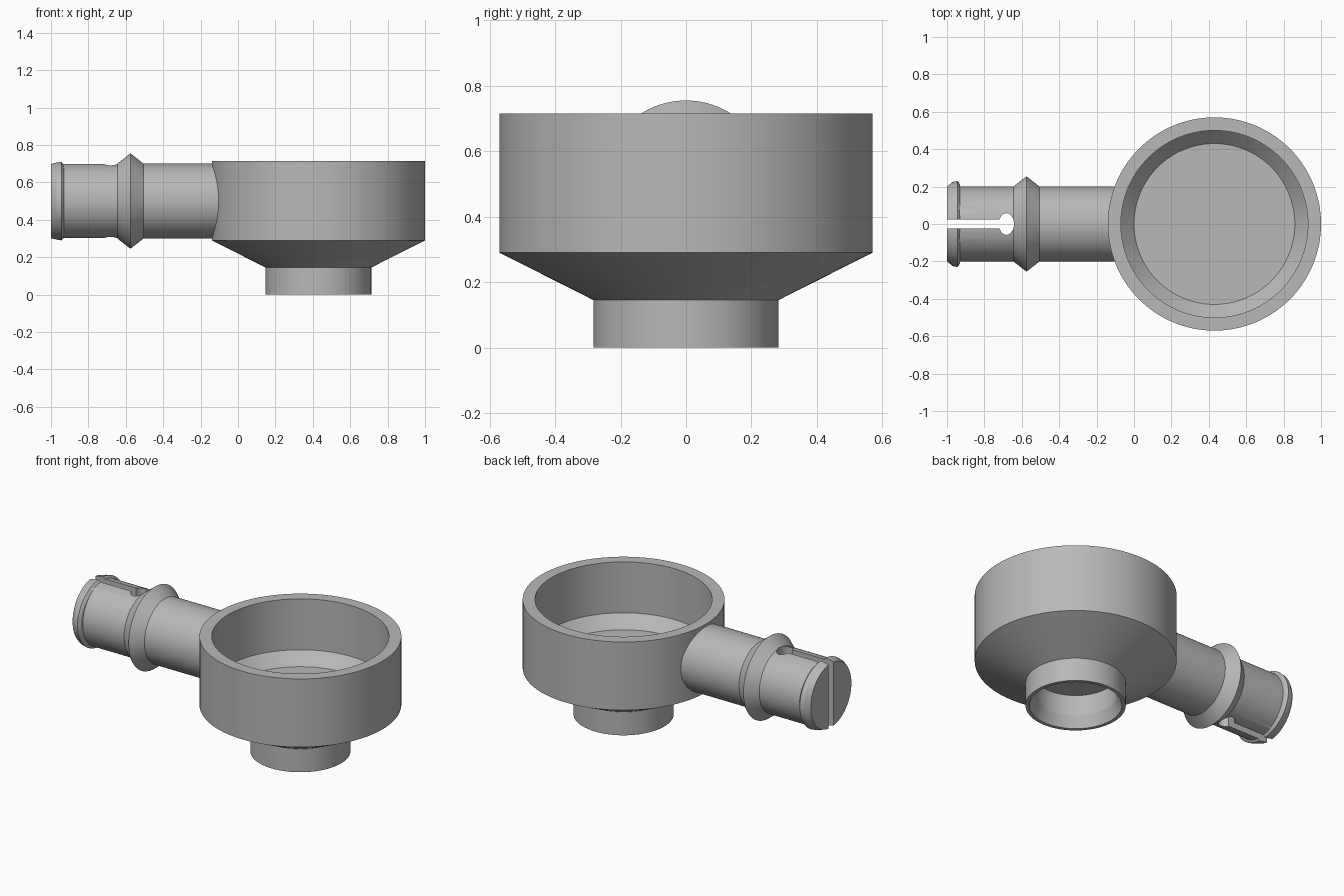
import bpy, bmesh, math
from mathutils import Matrix, Vector

if "Cube" in bpy.data.objects:
    bpy.data.objects.remove(bpy.data.objects["Cube"], do_unlink=True)

GREY = (0.48, 0.48, 0.48, 1)
grey = bpy.data.materials.new("plain grey")
grey.use_nodes = True
grey.diffuse_color = GREY
grey.node_tree.nodes["Principled BSDF"].inputs["Base Color"].default_value = GREY


def add_object(name, bm):
    bmesh.ops.recalc_face_normals(bm, faces=bm.faces)
    mesh = bpy.data.meshes.new(name)
    bm.to_mesh(mesh)
    bm.free()
    mesh.materials.append(grey)
    obj = bpy.data.objects.new(name, mesh)
    bpy.context.collection.objects.link(obj)
    return obj


def lathe(profile, steps=96):
    """Spin (radius, height) points, which start and end on the z axis."""
    bm = bmesh.new()
    verts = [bm.verts.new((r, 0, z)) for r, z in profile]
    edges = [bm.edges.new(pair) for pair in zip(verts, verts[1:])]
    bmesh.ops.spin(bm, geom=verts + edges, cent=(0, 0, 0), axis=(0, 0, 1),
                   angle=math.tau, steps=steps)
    bmesh.ops.remove_doubles(bm, verts=bm.verts, dist=0.0001)
    return bm


def smooth(obj):
    bpy.ops.object.select_all(action='DESELECT')
    obj.select_set(True)
    bpy.context.view_layer.objects.active = obj
    bpy.ops.object.shade_smooth_by_angle(angle=math.radians(20))


def cut(obj, cutter):
    mod = obj.modifiers.new("cut", 'BOOLEAN')
    mod.operation = 'DIFFERENCE'
    mod.solver = 'EXACT'
    mod.object = cutter
    bpy.context.view_layer.objects.active = obj
    bpy.ops.object.modifier_apply(modifier=mod.name)
    bpy.data.objects.remove(cutter, do_unlink=True)


# Cup with a funnel base and a hollow stem
cup_profile = [(0, 0.2), (0.235, 0.2), (0.235, 0.07), (0.262, 0), (0.283, 0),
               (0.283, 0.145), (0.57, 0.29), (0.57, 0.715), (0.5, 0.715),
               (0.5, 0.398), (0.43, 0.325), (0, 0.325)]
bm = lathe(cup_profile, 128)
bmesh.ops.translate(bm, verts=bm.verts, vec=(0.43, 0, 0))
cup = add_object("cup", bm)

# Side arm with a collar and an end lip, spun upright and then laid along x
arm_profile = [(0, -1), (0.2, -1), (0.225, -0.97), (0.23, -0.945), (0.215, -0.932),
               (0.2, -0.93), (0.2, -0.645), (0.255, -0.575), (0.2, -0.505),
               (0.2, -0.085), (0, -0.085)]
bm = lathe(arm_profile)
bm.transform(Matrix.Rotation(math.pi / 2, 4, 'Y'))
for v in bm.verts:
    # the lip stands out at the sides and fades above and below
    if v.co.x < -0.93 and Vector(v.co.yz).length > 0.201:
        v.co.z *= 0.92
bmesh.ops.translate(bm, verts=bm.verts, vec=(0, 0, 0.5))
arm = add_object("side_arm", bm)

# Slot through the arm with a rounded relief hole at its inner end
bm = bmesh.new()
bmesh.ops.create_cube(bm, size=1, matrix=Matrix.LocRotScale(
    Vector((-0.89, 0, 0.5)), None, Vector((0.42, 0.048, 1))))
slot_cutter = add_object("slot_cutter", bm)
bm = bmesh.new()
bmesh.ops.create_cone(bm, cap_ends=True, segments=32, radius1=1, radius2=1, depth=1,
                      matrix=Matrix.LocRotScale(Vector((-0.682, 0, 0.5)), None,
                                                Vector((0.04, 0.058, 1))))
hole_cutter = add_object("hole_cutter", bm)
for cutter in (slot_cutter, hole_cutter):
    cutter.hide_render = True
    cut(arm, cutter)

for obj in (cup, arm):
    smooth(obj)
